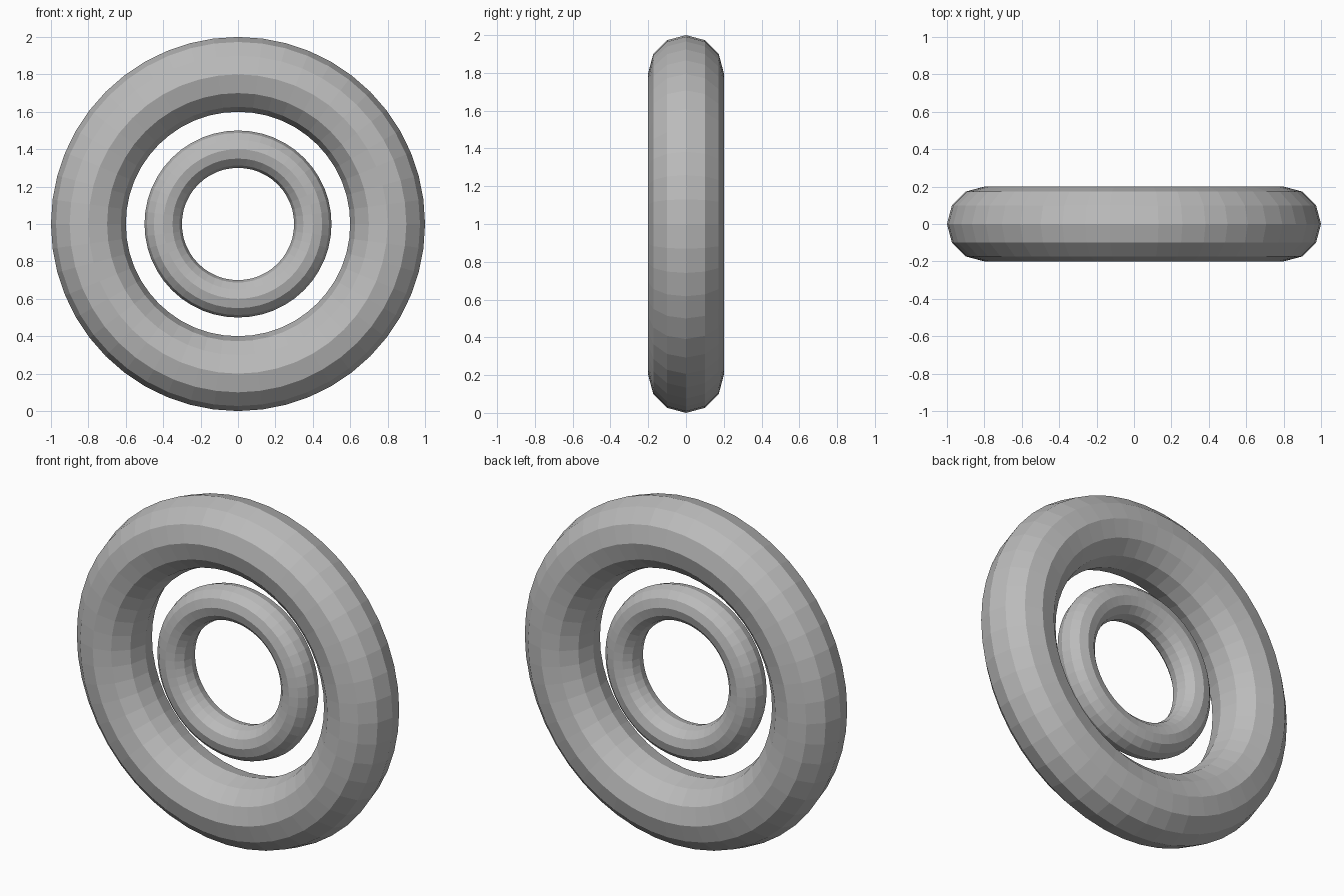
import bpy
import math

cube = bpy.data.objects.get("Cube")
if cube:
    bpy.data.objects.remove(cube, do_unlink=True)

# Plain grey finish shared by both rings
grey = bpy.data.materials.new("plain_grey")
grey.use_nodes = True
colour = (0.5, 0.5, 0.5, 1)
grey.diffuse_color = colour
grey.node_tree.nodes["Principled BSDF"].inputs["Base Color"].default_value = colour


def add_ring(name, radius, thickness):
    """Upright faceted ring around the shared centre."""
    bpy.ops.mesh.primitive_torus_add(
        major_radius=radius, minor_radius=thickness,
        major_segments=48, minor_segments=12,
        location=(0, 0, 1), rotation=(math.pi / 2, 0, 0))
    ring = bpy.context.object
    ring.name = name
    ring.data.materials.append(grey)
    bpy.ops.object.transform_apply(location=False, rotation=True, scale=False)
    bpy.ops.object.shade_flat()


# Concentric rings
add_ring("outer_ring", 0.8, 0.2)
add_ring("inner_ring", 0.4, 0.1)
